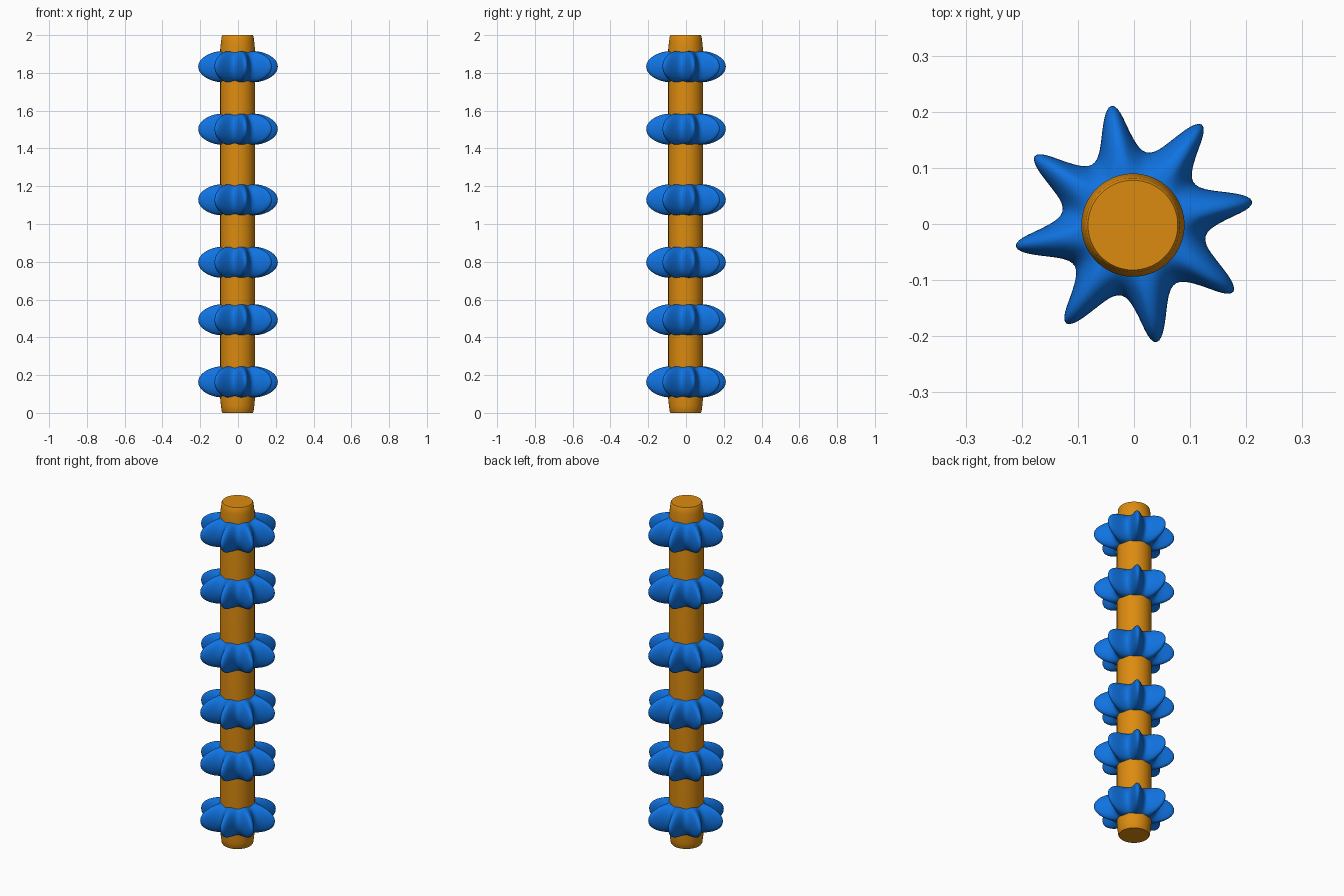
import bpy
import bmesh
from math import sin, cos, pi, atan2, hypot

if "Cube" in bpy.data.objects:
    bpy.data.objects.remove(bpy.data.objects["Cube"], do_unlink=True)


def make_material(name, rgb):
    mat = bpy.data.materials.new(name)
    mat.use_nodes = True
    mat.diffuse_color = (*rgb, 1)
    mat.node_tree.nodes["Principled BSDF"].inputs["Base Color"].default_value = (*rgb, 1)
    return mat


def add_object(name, mesh, location=(0, 0, 0)):
    obj = bpy.data.objects.new(name, mesh)
    obj.location = location
    bpy.context.collection.objects.link(obj)
    return obj


def loft(name, rings, mat):
    """Skin a stack of closed rings and cap both ends."""
    bm = bmesh.new()
    loops = [[bm.verts.new(p) for p in ring] for ring in rings]
    for low, high in zip(loops, loops[1:]):
        for i in range(len(low)):
            j = (i + 1) % len(low)
            bm.faces.new((low[i], low[j], high[j], high[i]))
    bm.faces.new(loops[0][::-1])
    bm.faces.new(loops[-1])
    bmesh.ops.recalc_face_normals(bm, faces=bm.faces)
    mesh = bpy.data.meshes.new(name)
    bm.to_mesh(mesh)
    bm.free()
    mesh.materials.append(mat)
    return mesh


orange = make_material("orange", (0.72, 0.26, 0.005))
blue = make_material("blue", (0.005, 0.17, 0.75))

# Shaft with slightly tapered, softened ends
END = [(0, 0.080), (0.006, 0.084), (0.035, 0.088), (0.075, 0.092)]
profile = END + [(2 - z, r) for z, r in reversed(END)]
SIDES = 64
shaft_rings = [[(r * cos(2 * pi * i / SIDES), r * sin(2 * pi * i / SIDES), z)
                for i in range(SIDES)] for z, r in profile]
shaft = add_object("shaft", loft("shaft", shaft_rings, orange), (-0.002, -0.002, 0))

# One swept tooth and the valley after it, traced clockwise
TOOTH = [(-0.041, 0.215), (-0.029, 0.208), (-0.019, 0.19), (-0.008, 0.165),
         (0.004, 0.143), (0.015, 0.13), (0.028, 0.126), (0.045, 0.132),
         (0.07, 0.152), (0.093, 0.17), (0.109, 0.179)]
TEETH = 8
outline = [(hypot(x, y), atan2(y, x) - 2 * pi * k / TEETH)
           for k in range(TEETH) for x, y in TOOTH]

# Star ring: the outline shrinks elliptically toward its top and bottom
HALF_HEIGHT, CORE, STEPS = 0.086, 0.06, 14
star_rings = []
for s in range(1, STEPS):
    phi = pi * (s / STEPS - 0.5)
    star_rings.append([((CORE + (r - CORE) * cos(phi)) * cos(a),
                        (CORE + (r - CORE) * cos(phi)) * sin(a),
                        HALF_HEIGHT * sin(phi)) for r, a in outline])
star_mesh = loft("star_ring", star_rings, blue)

# Six star rings along the shaft
stars = []
for n, z in enumerate((0.164, 0.493, 0.797, 1.128, 1.502, 1.833), 1):
    star = add_object(f"star_ring_{n}", star_mesh, (0, 0, z))
    smooth = star.modifiers.new("smooth", "SUBSURF")
    smooth.levels = smooth.render_levels = 1
    stars.append(star)

# Smooth shading
star_mesh.polygons.foreach_set("use_smooth", [True] * len(star_mesh.polygons))
bpy.ops.object.select_all(action="DESELECT")
shaft.select_set(True)
bpy.context.view_layer.objects.active = shaft
bpy.ops.object.shade_smooth_by_angle(angle=pi / 6)
